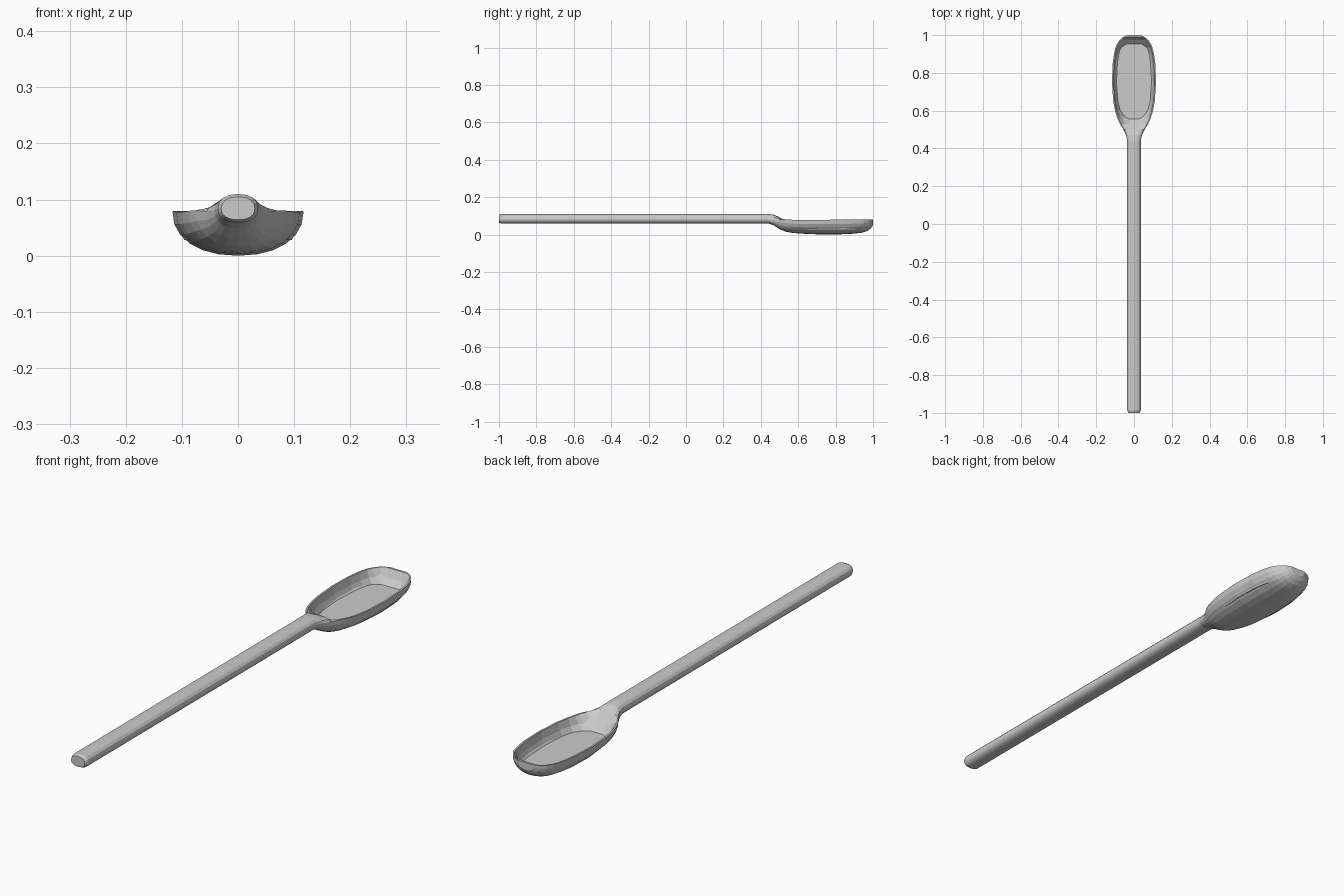
import bpy, bmesh
from math import sin, cos, pi

if "Cube" in bpy.data.objects:
    bpy.data.objects.remove(bpy.data.objects["Cube"])


def power(v, n):
    return (abs(v) ** (2 / n)) * (1 if v >= 0 else -1)


def arc(w, z_edge, z_peak, count, n, start):
    # half of a rounded oval, sweeping 180 degrees from angle start
    pts = []
    for i in range(count):
        a = start + pi * i / (count - 1)
        pts.append((w * power(round(cos(a), 6), n),
                    z_edge + abs(z_peak - z_edge) * power(round(sin(a), 6), n)))
    return pts


def close(under, top):
    return under + top[1:-1]


def solid_section(w, z_edge, z_bot, z_top):
    return close(arc(w, z_edge, z_bot, 13, 2.3, pi), arc(w, z_edge, z_top, 9, 2.3, 0))


def bowl_section(w, z_rim, z_bot, floor_w, floor_z):
    inner = max(w - 0.007, w * 0.85)
    mid = inner * 0.6 + floor_w * 0.4
    mid_z = z_rim * 0.42 + floor_z * 0.58
    half = [(w, z_rim), (inner, z_rim), (mid, mid_z), (floor_w, floor_z)]
    top = half + [(0, floor_z)] + [(-x, z) for x, z in reversed(half)]
    return close(arc(w, z_rim, z_bot, 13, 2.2, pi), top)


# handle and neck: y, half width, edge z, bottom z, top z
handle = [
    (-1.0, 0.030, 0.087, 0.067, 0.108),
    (-0.988, 0.036, 0.087, 0.062, 0.113),
    (0.44, 0.036, 0.087, 0.062, 0.113),
    (0.47, 0.042, 0.084, 0.052, 0.109),
    (0.50, 0.056, 0.082, 0.033, 0.096),
]
# bowl: y, half width, rim z, bottom z, floor half width, floor z
FLOOR = 0.031
bowl = [
    (0.53, 0.075, 0.084, 0.019, 0.022, 0.060),
    (0.555, 0.087, 0.083, 0.014, 0.025, FLOOR),
    (0.57, 0.092, 0.082, 0.012, 0.050, FLOOR),
    (0.60, 0.101, 0.081, 0.009, 0.072, FLOOR),
    (0.65, 0.110, 0.081, 0.006, 0.086, FLOOR),
    (0.75, 0.117, 0.082, 0.003, 0.096, FLOOR),
    (0.85, 0.113, 0.083, 0.005, 0.092, FLOOR),
    (0.90, 0.106, 0.083, 0.008, 0.083, FLOOR),
    (0.935, 0.098, 0.083, 0.012, 0.068, FLOOR),
    (0.953, 0.090, 0.083, 0.016, 0.040, FLOOR),
    (0.975, 0.075, 0.083, 0.025, 0.035, 0.052),
    (0.991, 0.055, 0.083, 0.039, 0.030, 0.083),
    (1.0, 0.034, 0.083, 0.054, 0.020, 0.083),
]
sections = [(s[0], solid_section(*s[1:])) for s in handle]
sections += [(s[0], bowl_section(*s[1:])) for s in bowl]

# loft the whole spoon through its sections
bm = bmesh.new()
rings = [[bm.verts.new((x, y, z)) for x, z in pts] for y, pts in sections]
count = len(rings[0])
for a, b in zip(rings, rings[1:]):
    for i in range(count):
        j = (i + 1) % count
        bm.faces.new((a[i], a[j], b[j], b[i]))
bm.faces.new(rings[0])
bm.faces.new(rings[-1])
bmesh.ops.recalc_face_normals(bm, faces=bm.faces[:])

mesh = bpy.data.meshes.new("spoon")
bm.to_mesh(mesh)
bm.free()
spoon = bpy.data.objects.new("spoon", mesh)
bpy.context.collection.objects.link(spoon)
spoon.location.z = -min(v.co.z for v in mesh.vertices)
